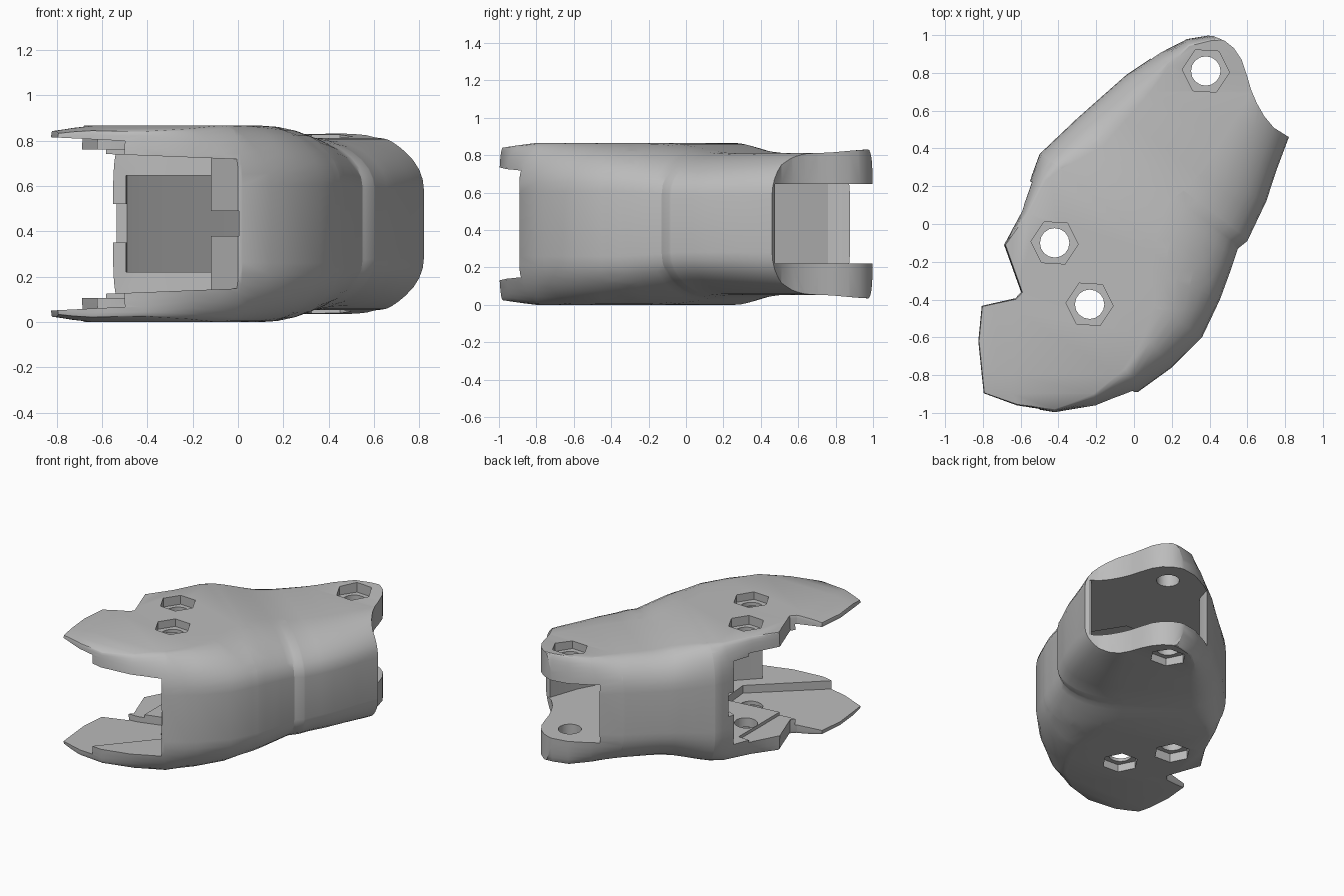
import bpy, bmesh, math
from mathutils import Vector

if "Cube" in bpy.data.objects:
    bpy.data.objects.remove(bpy.data.objects["Cube"], do_unlink=True)

grey = bpy.data.materials.new("plain grey")
grey.use_nodes = True
color = (0.5, 0.5, 0.5, 1)
grey.diffuse_color = color
grey.node_tree.nodes["Principled BSDF"].inputs["Base Color"].default_value = color

MID = 0.433      # half the height of the shell
ROUND = 0.26     # height of the rounded shoulder


def add_object(name, bm):
    bmesh.ops.recalc_face_normals(bm, faces=bm.faces[:])
    mesh = bpy.data.meshes.new(name)
    bm.to_mesh(mesh)
    bm.free()
    mesh.materials.append(grey)
    obj = bpy.data.objects.new(name, mesh)
    bpy.context.collection.objects.link(obj)
    return obj


def skin(rings):
    """Closed solid through a stack of matching rings."""
    bm = bmesh.new()
    loops = [[bm.verts.new(p) for p in ring] for ring in rings]
    n = len(loops[0])
    for low, high in zip(loops, loops[1:]):
        for i in range(n):
            j = (i + 1) % n
            bm.faces.new((low[i], low[j], high[j], high[i]))
    bm.faces.new(loops[0][::-1])
    bm.faces.new(loops[-1])
    return bm


def prism(name, points, z0, z1, slope=0):
    """Upright prism whose floor and ceiling draw together towards +x."""
    return add_object(name, skin([[(x, y, z0 + slope * x) for x, y in points],
                                  [(x, y, z1 - slope * x) for x, y in points]]))


def box(name, x0, x1, y0, y1, z0, z1):
    return prism(name, [(x0, y0), (x1, y0), (x1, y1), (x0, y1)], z0, z1)


def disc(name, x, y, radius, sides, turn, z0, z1):
    angles = [turn + math.tau * i / sides for i in range(sides)]
    return prism(name, [(x + radius * math.cos(a), y + radius * math.sin(a))
                        for a in angles], z0, z1)


def ramp(v, a, b):
    t = min(max((v - a) / (b - a), 0), 1)
    return t * t * (3 - 2 * t)


def height_scale(x, y):
    """Lower the rear fork, the front lip and its outer corner."""
    s = 1 - 0.125 * ramp(0.6 * x + 0.8 * y, -0.06, 0.4) + 0.045 * ramp(y, 0.7, 1)
    return s - 0.06 * ramp(-y, 0.8, 1) - 0.055 * ramp(-x, 0.64, 0.83) * ramp(-y, 0.3, 0.45)


# Shell outline: x, y, width of the rounded shoulder
outline = [(-.8, -.9, .01), (-.62, -.965, .01), (-.42, -1, .02), (-.2, -.97, .07),
           (.02, -.89, .14), (.2, -.76, .22), (.36, -.6, .31), (.455, -.4, .39),
           (.51, -.25, .43), (.55, -.13, .44), (.6, -.09, .43), (.7, .12, .38),
           (.76, .3, .33), (.82, .46, .3), (.85, .62, .25), (.8, .9, .15),
           (.6, 1.04, .06), (.4, 1, .03), (.28, .98, .04), (.14, .91, .09),
           (-.04, .79, .16), (-.3, .56, .2), (-.5, .37, .14), (-.54, .26, .08),
           (-.6, .07, .04), (-.69, -.11, .01), (-.6, -.36, .01), (-.63, -.39, .01),
           (-.81, -.43, .01), (-.83, -.62, .01)]

inward = []
for i, (x, y, r) in enumerate(outline):
    p = Vector((x, y))
    before = (p - Vector(outline[i - 1][:2])).normalized()
    after = (Vector(outline[(i + 1) % len(outline)][:2]) - p).normalized()
    along = (before + after).normalized()
    inward.append(Vector((-along.y, along.x)))


def ring(sign, angle):
    z = MID + sign * (MID - ROUND + ROUND * math.sin(angle))
    inset = 1 - math.cos(angle)
    return [(x + d.x * r * inset, y + d.y * r * inset, z)
            for (x, y, r), d in zip(outline, inward)]


STEPS = 8
angles = [math.pi / 2 * i / STEPS for i in range(STEPS + 1)]
bm = skin([ring(-1, a) for a in reversed(angles)] + [ring(1, a) for a in angles])

# Slice the shell so the caps can follow the height changes
cuts = [((0, y, 0), (0, 1, 0)) for y in (-.9, -.8, -.45, -.3, .7, .78, .88)]
cuts += [((x, 0, 0), (1, 0, 0)) for x in (-.73, -.64)]
along_axis = Vector((.6, .8, 0))
cuts += [(along_axis * (.06 * i - .06), along_axis) for i in range(9)]
for point, normal in cuts:
    bmesh.ops.bisect_plane(bm, geom=bm.verts[:] + bm.edges[:] + bm.faces[:],
                           plane_co=point, plane_no=normal, dist=1e-5)
for v in bm.verts:
    v.co.z = MID + (v.co.z - MID) * height_scale(v.co.x, v.co.y)
bmesh.ops.triangulate(bm, faces=[f for f in bm.faces if len(f.verts) > 3])
shell = add_object("finger_shell", bm)

cutters = []
# Scooped rear edge of the fork
cutters.append(prism("rear_trim", [
    (.82, .46), (.74, .51), (.69, .57), (.65, .64), (.62, .71), (.6, .78), (.57, .87),
    (.53, .93), (.48, .97), (.42, .995), (.36, 1), (.28, .985), (.28, 1.4),
    (1.4, 1.4), (1.4, .46)], -.2, 1.2))
# Open front mouth between the two cheek plates
cutters.append(prism("mouth", [
    (.5, -1.3), (.5, -.89), (0, -.89), (-.12, -.72), (.03, -.55), (.22, -.3),
    (.33, -.05), (.2, .16), (-.4, .16), (-.56, .23), (-1.2, .23), (-1.2, -1.3)],
    .148, .718, slope=.04))
# Sloping relief that thins the plates towards the outer lip
cutters.append(prism("lip_relief", [
    (-.95, -1.3), (-.5, -1.3), (-.5, -.98), (-.08, -.55), (-.1, -.3), (-.55, -.385),
    (-.95, -.385)], .092, .774, slope=.05))
cutters.append(box("hinge_relief", -1.2, -.5, -.39, .1, .105, .761))
# Tunnel running through to the rear fork slot
cutters.append(prism("tunnel", [
    (-.5, .1), (-.49, .27), (-.38, .38), (.06, .76), (.09, .86), (.09, 1.4), (1.4, 1.4),
    (1.4, .475), (.775, .475), (.7, .26), (.57, .02), (.44, -.2), (.3, -.4), (0, 0)],
    .22, .646))
# Cord channel in the thick wall and notch in the thin wall
cutters.append(box("cord_channel", -.2, .005, -1, -.4, .38, .49))
cutters.append(box("wall_notch", -.7, -.45, .1, .27, .35, .52))
# Pin holes with hexagonal recesses on both sides
for x, y, depth in ((.38, .81, .11), (-.42, -.1, .065), (-.235, -.425, .055)):
    cutters.append(disc("pin_hole", x, y, .078, 16, 0, -.2, 1.2))
    cutters.append(disc("upper_recess", x, y, .125, 6, -.06, 2 * MID - depth, 1.2))
    cutters.append(disc("lower_recess", x, y, .125, 6, -.06, -.2, depth))

bpy.ops.object.select_all(action='DESELECT')
bpy.context.view_layer.objects.active = shell
shell.select_set(True)
for cutter in cutters:
    mod = shell.modifiers.new("cut", 'BOOLEAN')
    mod.operation = 'DIFFERENCE'
    mod.solver = 'EXACT'
    mod.object = cutter
    bpy.ops.object.modifier_apply(modifier=mod.name)
for cutter in cutters:
    bpy.data.objects.remove(cutter, do_unlink=True)

bpy.ops.object.shade_smooth_by_angle(angle=math.radians(28))
